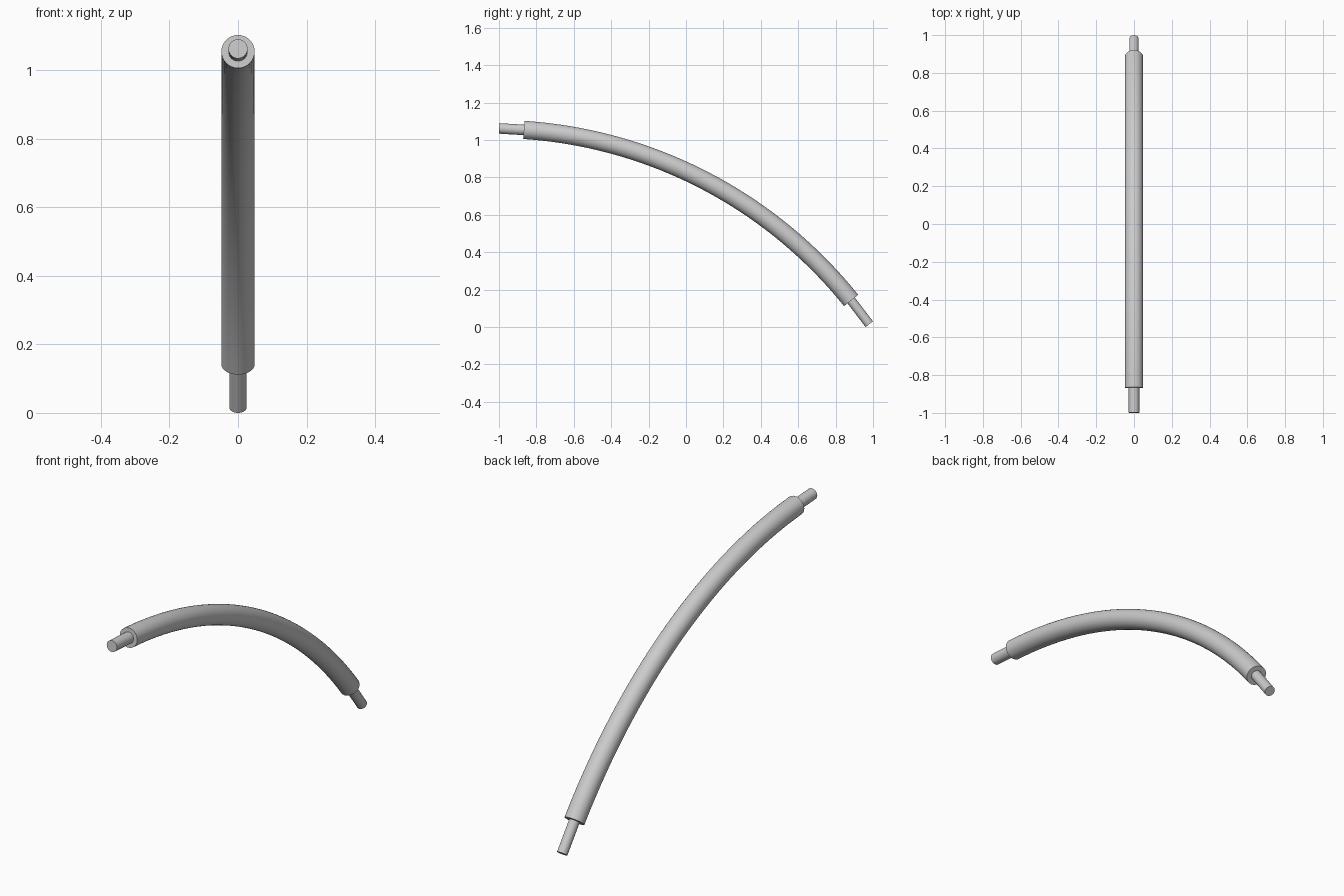
import bpy, bmesh, math
from mathutils import Vector

if "Cube" in bpy.data.objects:
    bpy.data.objects.remove(bpy.data.objects["Cube"])

SIDES = 32


def sweep(name, pts, tangents, radius):
    """Capped round tube along a path in the YZ plane."""
    bm = bmesh.new()
    rings = []
    for (y, z), a in zip(pts, tangents):
        normal = Vector((0, -math.sin(a), math.cos(a)))
        ring = []
        for i in range(SIDES):
            t = 2 * math.pi * i / SIDES
            co = Vector((0, y, z)) + radius * (Vector((math.cos(t), 0, 0)) + normal * math.sin(t))
            ring.append(bm.verts.new(co))
        rings.append(ring)
    for r0, r1 in zip(rings, rings[1:]):
        for i in range(SIDES):
            j = (i + 1) % SIDES
            bm.faces.new((r0[i], r0[j], r1[j], r1[i]))
    bm.faces.new(rings[0])
    bm.faces.new(rings[-1])
    bmesh.ops.recalc_face_normals(bm, faces=bm.faces)
    mesh = bpy.data.meshes.new(name)
    bm.to_mesh(mesh)
    bm.free()
    ob = bpy.data.objects.new(name, mesh)
    bpy.context.collection.objects.link(ob)
    bpy.ops.object.select_all(action='DESELECT')
    ob.select_set(True)
    bpy.context.view_layer.objects.active = ob
    bpy.ops.object.shade_smooth_by_angle(angle=math.radians(40))
    return ob


# Circular arc between the two sleeve ends
start, end = Vector((-0.867, 1.054)), Vector((0.883, 0.142))
chord = end - start
slope = math.atan2(chord.y, chord.x)
half = math.radians(23.7)
R = chord.length / 2 / math.sin(half)
a0 = slope + half
centre = start - R * Vector((-math.sin(a0), math.cos(a0)))
N = 40
angles = [a0 - 2 * half * i / N for i in range(N + 1)]
path = [centre + R * Vector((-math.sin(a), math.cos(a))) for a in angles]

# Thick curved sleeve
sweep("curved_sleeve", path, angles, 0.0485)


# Thin straight stubs, set slightly into the sleeve
def stub(name, tip, base, radius):
    d = (base - tip).normalized()
    base = base + d * 0.02
    a = math.atan2(d.y, d.x)
    sweep(name, [tip, base], [a, a], radius)


stub("upper_stub", Vector((-0.999, 1.062)), start, 0.028)
stub("lower_stub", Vector((0.98, 0.0152)), end, 0.025)
